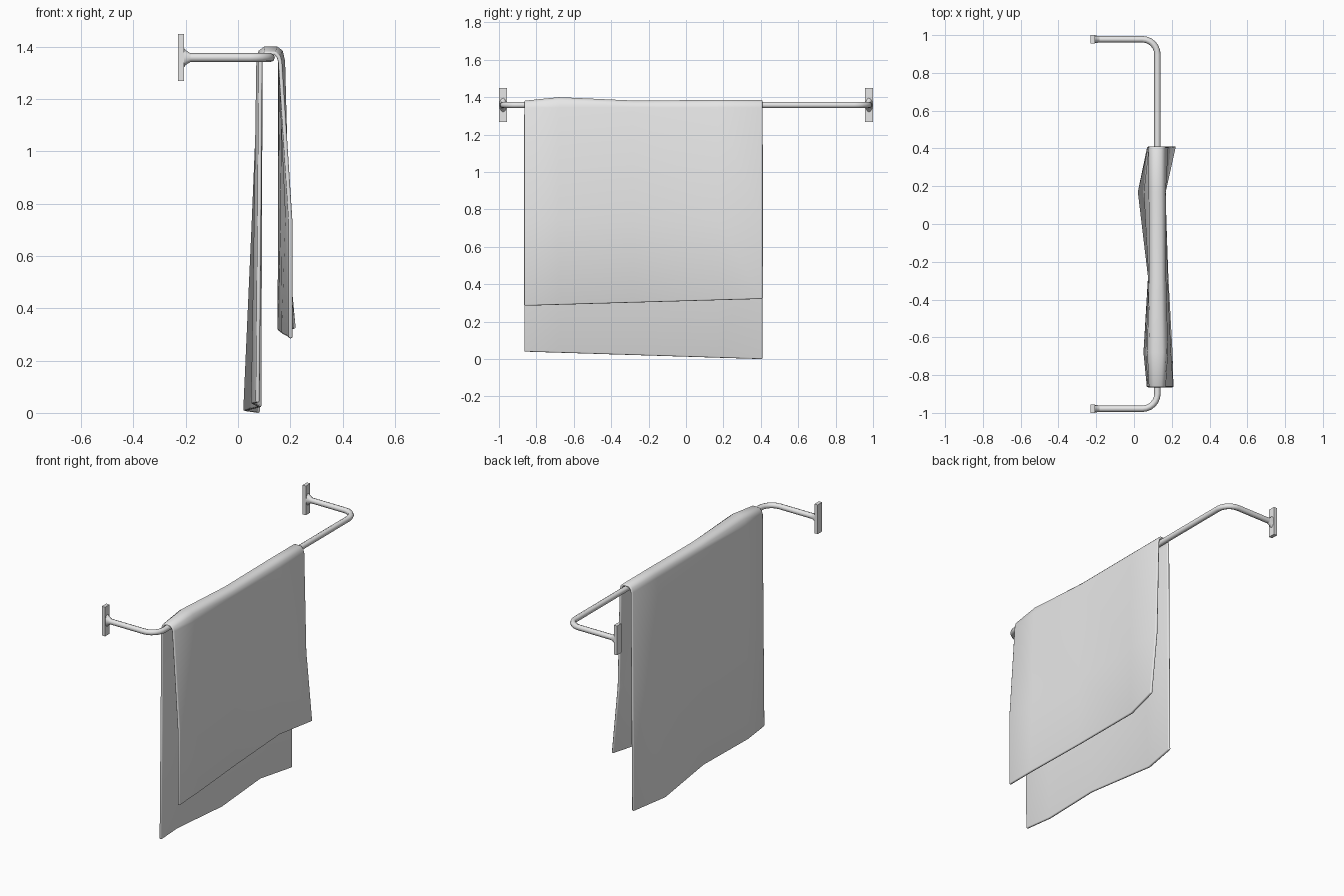
import bpy, bmesh, math
from mathutils import Vector

cube = bpy.data.objects.get("Cube")
if cube:
    bpy.data.objects.remove(cube, do_unlink=True)

grey = bpy.data.materials.new("light grey")
grey.use_nodes = True
grey.diffuse_color = (0.8, 0.8, 0.8, 1)
grey.node_tree.nodes["Principled BSDF"].inputs["Base Color"].default_value = (0.8, 0.8, 0.8, 1)


def add_object(name, bm, angle=40):
    mesh = bpy.data.meshes.new(name)
    bm.to_mesh(mesh)
    bm.free()
    obj = bpy.data.objects.new(name, mesh)
    bpy.context.collection.objects.link(obj)
    mesh.materials.append(grey)
    bpy.ops.object.select_all(action='DESELECT')
    obj.select_set(True)
    bpy.context.view_layer.objects.active = obj
    bpy.ops.object.shade_smooth_by_angle(angle=math.radians(angle))
    return obj


BAR_X, BAR_Z, END_Y, BAR_R, BEND = 0.124, 1.358, 0.978, 0.017, 0.08

# Rail: straight bar with a rounded bend at each end
half = [Vector((-0.21, END_Y, BAR_Z))]
for k in range(7):
    a = math.pi / 2 * (1 - k / 6)
    half.append(Vector((BAR_X - BEND + BEND * math.cos(a),
                        END_Y - BEND + BEND * math.sin(a), BAR_Z)))
path = half + [Vector((p.x, -p.y, p.z)) for p in reversed(half)]
curve = bpy.data.curves.new("rail", 'CURVE')
curve.dimensions = '3D'
curve.bevel_depth = BAR_R
curve.bevel_resolution = 2
curve.use_fill_caps = True
spline = curve.splines.new('POLY')
spline.points.add(len(path) - 1)
for pt, co in zip(spline.points, path):
    pt.co = (*co, 1)
curve.materials.append(grey)
bpy.context.collection.objects.link(bpy.data.objects.new("rail", curve))

# Wall plates with a flared collar where the rail meets them
for side, y in (("left", END_Y), ("right", -END_Y)):
    bm = bmesh.new()
    bmesh.ops.create_cube(bm, size=1)
    for v in bm.verts:
        v.co = (-0.218 + v.co.x * 0.022, y + v.co.y * 0.043, BAR_Z + v.co.z * 0.18)
    add_object(side + "_wall_plate" if y > 0 else "right_wall_plate", bm, 30)

    bm = bmesh.new()
    rings = []
    for x, rz in ((-0.208, 0.038), (-0.198, 0.027), (-0.182, BAR_R)):
        ry = min(rz, 0.019)
        rings.append([bm.verts.new((x, y + ry * math.cos(t * math.pi / 6),
                                    BAR_Z + rz * math.sin(t * math.pi / 6)))
                      for t in range(12)])
    for r0, r1 in zip(rings, rings[1:]):
        for t in range(12):
            u = (t + 1) % 12
            bm.faces.new((r0[t], r0[u], r1[u], r1[t]))
    bmesh.ops.recalc_face_normals(bm, faces=bm.faces)
    add_object(side + "_collar", bm)

# Towel: outer profile at each fold station, thickened inwards
# y, back bottom x, back top x, top z, front top x, front middle x, front bottom x
stations = (
    (-0.865, 0.068, 0.079, 1.381, 0.168, 0.208, 0.209),
    (-0.68, 0.050, 0.070, 1.400, 0.180, 0.196, 0.204),
    (-0.28, 0.074, 0.079, 1.382, 0.170, 0.178, 0.182),
    (0.17, 0.020, 0.078, 1.385, 0.168, 0.168, 0.166),
    (0.41, 0.070, 0.078, 1.385, 0.168, 0.182, 0.222),
)
bm = bmesh.new()
columns = []
for y, bb, bt, top, ft, fm, fb in stations:
    t = (y + 0.865) / 1.275
    zb, zf = 0.04 * (1 - t), 0.285 + 0.037 * t
    width = ft - bt
    profile = [(bb, zb), (bb * 0.45 + bt * 0.55, 0.72), (bt, 1.345),
               (bt + width * 0.08, top - 0.016), (bt + width * 0.27, top),
               (ft - width * 0.27, top), (ft - width * 0.08, top - 0.016),
               (ft, 1.345), (fm, 0.74), (fb, zf)]
    columns.append([bm.verts.new((x, y, z)) for x, z in profile])
for c0, c1 in zip(columns, columns[1:]):
    for i in range(len(c0) - 1):
        bm.faces.new((c0[i], c0[i + 1], c1[i + 1], c1[i]))
towel = add_object("towel", bm, 60)
solid = towel.modifiers.new("thickness", 'SOLIDIFY')
solid.thickness = 0.015
solid.offset = -1
soft = towel.modifiers.new("soft_hem", 'BEVEL')
soft.width = 0.006
soft.segments = 2
soft.limit_method = 'ANGLE'
soft.angle_limit = math.radians(65)
